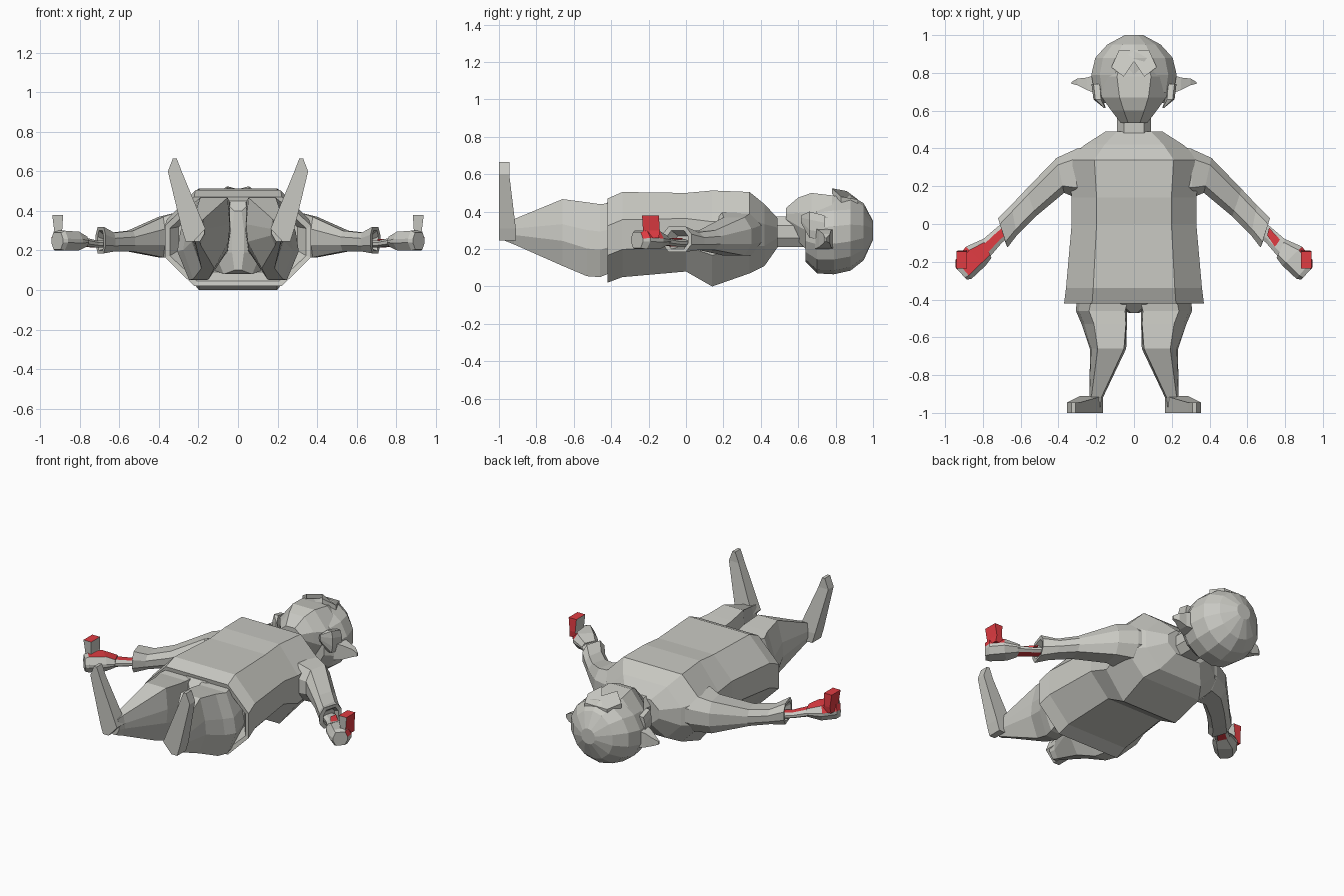
import bpy, bmesh, math
from mathutils import Vector as V

cube = bpy.data.objects.get("Cube")
if cube:
    bpy.data.objects.remove(cube)


def material(name, rgb):
    m = bpy.data.materials.new(name)
    m.use_nodes = True
    m.diffuse_color = (*rgb, 1)
    m.node_tree.nodes["Principled BSDF"].inputs["Base Color"].default_value = (*rgb, 1)
    return m


GREY = material("warm grey", (0.58, 0.58, 0.54))
RED = material("red", (0.75, 0.045, 0.055))


def octagon(c, u, v, k=0.6, m=0.4, low=0.6):
    """Eight points: k is the top width, low the bottom width, m the side height."""
    signs = [(1, -m), (1, m), (k, 1), (-k, 1), (-1, m), (-1, -m), (-low, -1), (low, -1)]
    return [c + u * a + v * b for a, b in signs]


def ellipse(c, u, v, n=14):
    angles = [2 * math.pi * (i + 0.5) / n for i in range(n)]
    return [c + u * math.cos(a) + v * math.sin(a) for a in angles]


def loft(name, rings, side=1, red_rule=None):
    """Skin a row of matching rings, cap both ends, mirror when side is -1."""
    bm = bmesh.new()
    rows = [[bm.verts.new((p.x * side, p.y, p.z)) for p in r] for r in rings]
    n = len(rows[0])
    for a, b in zip(rows, rows[1:]):
        for i in range(n):
            j = (i + 1) % n
            bm.faces.new((a[i], a[j], b[j], b[i]))
    bm.faces.new(rows[0])
    bm.faces.new(rows[-1])
    bmesh.ops.recalc_face_normals(bm, faces=bm.faces)
    if red_rule:
        bm.normal_update()
        for f in bm.faces:
            f.material_index = int(red_rule(f.normal))
    mesh = bpy.data.meshes.new(name)
    bm.to_mesh(mesh)
    bm.free()
    mesh.materials.append(GREY)
    mesh.materials.append(RED)
    ob = bpy.data.objects.new(name, mesh)
    bpy.context.scene.collection.objects.link(ob)
    return ob


def across(y, x0, x1, z0, z1, shape=octagon, lean=0, **kw):
    """Ring facing along y, its top leaning towards -x."""
    return shape(V(((x0 + x1) / 2, y, (z0 + z1) / 2)),
                 V(((x1 - x0) / 2, 0, 0)), V((-lean, 0, (z1 - z0) / 2)), **kw)


def limb(ax, ay, bx, by, z0, z1, **kw):
    """Upright ring between two plan points."""
    a, b = V((ax, ay, 0)), V((bx, by, 0))
    return octagon((a + b) / 2 + V((0, 0, (z0 + z1) / 2)),
                   (a - b) / 2, V((0, 0, (z1 - z0) / 2)), **kw)


def flat(z, x0, x1, y0, y1):
    """Level rectangular ring."""
    return [V((x0, y0, z)), V((x1, y0, z)), V((x1, y1, z)), V((x0, y1, z))]


# Shirt, with a hollow hem
shirt = [(-.36, .30, .09, .43), (-.415, .345, .045, .44), (-.42, .37, .02, .47),
         (-.34, .36, .05, .505), (0, .33, .08, .50), (.14, .33, .0, .513),
         (.34, .35, .07, .505), (.42, .26, .11, .44), (.49, .15, .21, .365)]
loft("shirt", [across(y, -w, w, a, b, m=.35) for y, w, a, b in shirt])

# Neck and face
loft("neck", [across(y, -.09, .09, .21, .375) for y in (.45, .66)])
face = [(.535, .07, .33, .42), (.60, .12, .24, .475), (.67, .17, .17, .50),
        (.78, .20, .14, .487), (.90, .14, .16, .465)]
loft("face", [across(y, -w, w, a, b, k=.45, m=.3) for y, w, a, b in face])

# Back and crown of the head
skull = [(.64, .17, .13, .42), (.70, .215, .07, .47), (.79, .232, .065, .485),
         (.88, .21, .085, .487), (.95, .145, .14, .445), (1.0, .05, .25, .35)]
loft("hair", [across(y, -w, w, a, b, ellipse) for y, w, a, b in skull])

# Zigzag fringe rising off the brow
teeth = [(-.12, .83, .48), (-.055, .78, .525), (0, .86, .51), (.055, .78, .525),
         (.12, .83, .48), (.08, .92, .465), (-.08, .92, .465)]
loft("fringe", [[V((x, y, z - d)) for x, y, z in teeth] for d in (.03, 0)])

# Crotch of the trousers
loft("trouser_seat", [across(-.35, -.2, .2, .1, .46), across(-.42, -.12, .12, .08, .45),
                      across(-.47, -.03, .03, .10, .40)])

for side, tag in ((1, "left"), (-1, "right")):
    # Ear
    ear = [(.2, .69, .79, .2, .31), (.25, .71, .775, .21, .3),
           (.30, .735, .77, .23, .28), (.33, .742, .752, .24, .26)]
    loft(tag + "_ear", [[V((x, a, c)), V((x, b, c)), V((x, b, d)), V((x, a, d))]
                        for x, a, b, c, d in ear], side)

    # Side lock of hair in front of the ear
    lock = [(.74, .17, .225, .25, .38), (.66, .165, .215, .26, .40), (.615, .15, .16, .34, .38)]
    loft(tag + "_side_lock", [across(*r) for r in lock], side)

    # Sleeve, flared at the cuff with a hollow end
    sleeve = [(.20, .42, .24, .14, .18, .40), (.30, .40, .31, .14, .165, .395),
              (.41, .35, .37, .165, .165, .37), (.57, .185, .52, .04, .195, .30),
              (.65, .10, .62, -.06, .195, .29), (.72, .03, .67, -.125, .185, .32),
              (.71, .01, .68, -.10, .20, .30), (.67, .03, .65, -.06, .21, .27)]
    loft(tag + "_sleeve", [limb(*r) for r in sleeve], side)

    # Forearm, red below and on the right one above
    def forearm_red(n):
        return n.z < -.9 or (side < 0 and n.z > .9)

    forearm = [(.68, .02, .65, -.06, .215, .25), (.74, -.03, .70, -.10, .215, .25),
               (.81, -.09, .76, -.17, .22, .265)]
    loft(tag + "_forearm", [limb(*r, k=.5) for r in forearm], side, forearm_red)

    # Thin red patch at the top of the left wrist
    if side > 0:
        patch = [(.715, -.02, .705, -.06), (.775, -.085, .745, -.12)]
        loft("left_wrist_patch", [[V((a, b, .250)), V((c, d, .250)), V((c, d, .259)),
                                   V((a, b, .259))] for a, b, c, d in patch],
             side, lambda n: True)

    # Hand, red on its outer upper edge and on top of the right one
    def hand_red(n):
        return n.y > -.2 and ((n.x * side > .3 and n.z > .2) or (side < 0 and n.z > .75))

    hand = [(.80, -.08, .755, -.18, .22, .27), (.89, -.12, .785, -.22, .2, .295),
            (.945, -.19, .86, -.29, .2, .30), (.945, -.23, .885, -.295, .205, .29)]
    loft(tag + "_hand", [limb(*r, k=.65, m=.2) for r in hand], side, hand_red)

    # Raised thumb, grey only in front and inside
    thumb = [flat(.26, .87, .935, -.24, -.145), flat(.30, .89, .93, -.23, -.14),
             flat(.38, .885, .94, -.235, -.145)]
    loft(tag + "_thumb", thumb, side, lambda n: n.y > -.5 and n.x * side > -.5)

    # Leg, its thigh broad in front and cut away beneath
    leg = [(-.36, .03, .29, .09, .45, .04), (-.46, .045, .30, .05, .44, .03),
           (-.53, .045, .27, .055, .45, .03), (-.66, .045, .23, .11, .467, .015),
           (-.92, .165, .235, .225, .36, 0), (-.97, .17, .24, .245, .35, 0)]
    loft(tag + "_leg", [across(*r[:5], lean=r[5], k=.75, m=.25, low=.35) for r in leg], side)

    # Foot, pointing up and outward
    foot = [flat(.245, .225, .265, -1, -.91), flat(.31, .165, .285, -1, -.91),
            flat(.60, .285, .355, -1, -.945), flat(.665, .31, .33, -1, -.945)]
    loft(tag + "_foot", foot, side)
